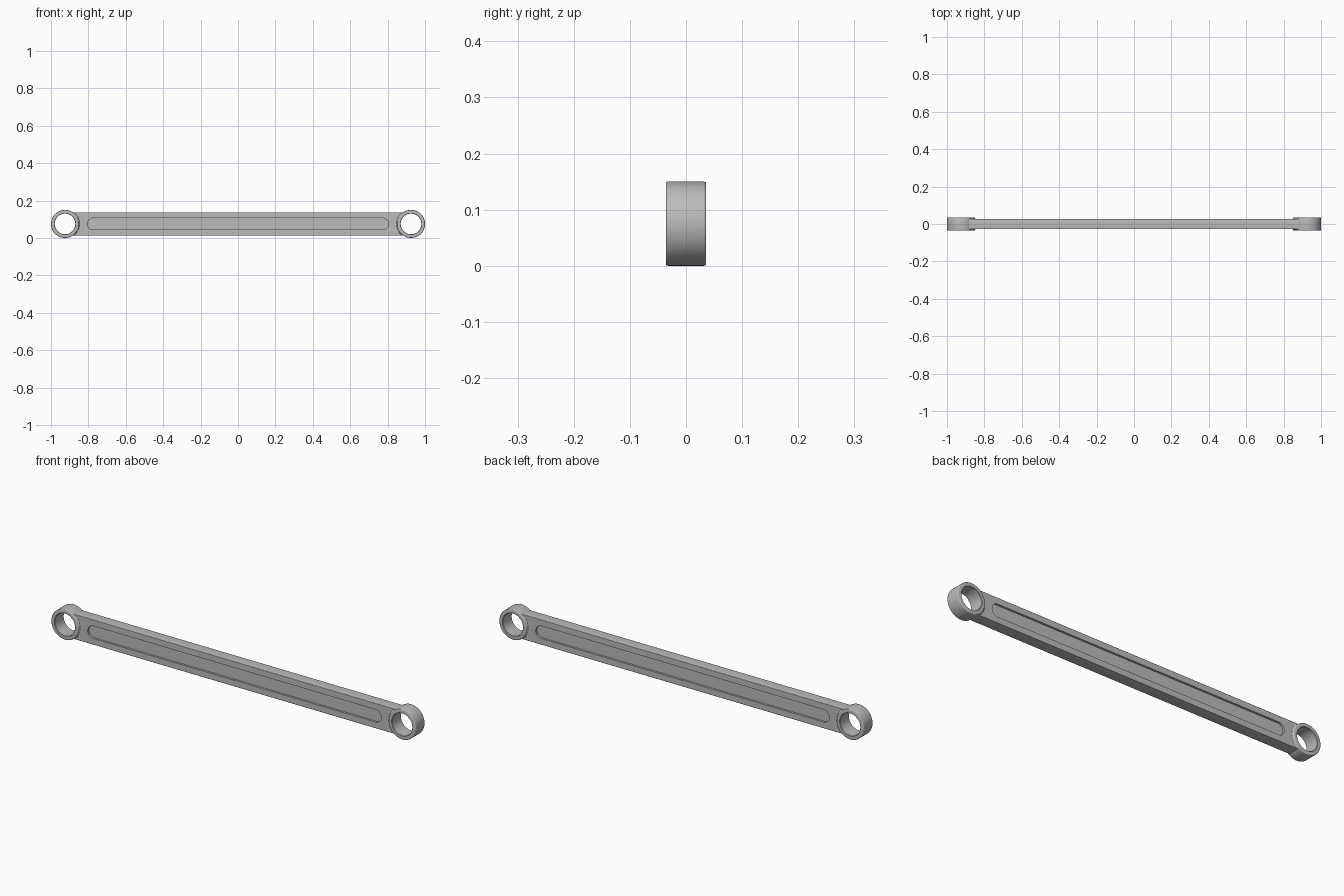
import bpy, bmesh, math

if "Cube" in bpy.data.objects:
    bpy.data.objects.remove(bpy.data.objects["Cube"], do_unlink=True)

MID_Z = 0.075      # height of the link axis
EYE_X = 0.925      # distance of the eye centres
EYE_R, HOLE_R, EYE_Y = 0.075, 0.055, 0.036
BAR_H, BAR_Y = 0.062, 0.028
SLOT_X, SLOT_R, SLOT_DEPTH = 0.805, 0.031, 0.01

steel = bpy.data.materials.new("grey_steel")
steel.use_nodes = True
grey = (0.5, 0.5, 0.5, 1)
steel.diffuse_color = grey
steel.node_tree.nodes["Principled BSDF"].inputs["Base Color"].default_value = grey


def finish(bm, name):
    bmesh.ops.recalc_face_normals(bm, faces=bm.faces)
    mesh = bpy.data.meshes.new(name)
    bm.to_mesh(mesh)
    bm.free()
    mesh.materials.append(steel)
    obj = bpy.data.objects.new(name, mesh)
    bpy.context.collection.objects.link(obj)
    return obj


def arc(cx, r, start, end, steps):
    return [(cx + r * math.cos(a), MID_Z + r * math.sin(a))
            for a in (start + (end - start) * i / steps for i in range(steps + 1))]


def extrude(outline, y0, y1, name, bevel=0):
    """Solid made from an x-z outline, stretched along y."""
    bm = bmesh.new()
    face = bm.faces.new([bm.verts.new((x, y0, z)) for x, z in outline])
    out = bmesh.ops.extrude_face_region(bm, geom=[face])
    moved = [g for g in out["geom"] if isinstance(g, bmesh.types.BMVert)]
    bmesh.ops.translate(bm, verts=moved, vec=(0, y1 - y0, 0))
    if bevel:
        rim = [e for e in bm.edges if e.calc_length() > 1 and
               abs(e.verts[0].co.y - e.verts[1].co.y) < 1e-6]
        bmesh.ops.bevel(bm, geom=rim, offset=bevel, segments=3,
                        profile=0.5, affect='EDGES')
    return finish(bm, name)


def lathe(profile, cx, name, steps=96):
    """Closed (radius, y) profile turned around the y axis."""
    bm = bmesh.new()
    rings = []
    for i in range(steps):
        a = math.tau * i / steps
        rings.append([bm.verts.new((cx + r * math.cos(a), y, MID_Z + r * math.sin(a)))
                      for r, y in profile])
    n = len(profile)
    for i in range(steps):
        p, q = rings[i], rings[(i + 1) % steps]
        for j in range(n):
            k = (j + 1) % n
            bm.faces.new((p[j], p[k], q[k], q[j]))
    return finish(bm, name)


# Bar with concave ends that sit inside the eye walls
end_r = 0.066
t = math.asin(BAR_H / end_r)
outline = arc(-EYE_X, end_r, -t, t, 20) + arc(EYE_X, end_r, math.pi - t, math.pi + t, 20)
bar = extrude(outline, -BAR_Y, BAR_Y, "bar", 0.002)

# Long rounded recess on both broad faces
h = math.pi / 2
slot_end = SLOT_X - SLOT_R
slot = arc(slot_end, SLOT_R, -h, h, 24) + arc(-slot_end, SLOT_R, h, 3 * h, 24)
for side in (-1, 1):
    cutter = extrude(slot, side * (BAR_Y - SLOT_DEPTH), side * (BAR_Y + 0.05), "recess_cutter")
    cutter.hide_render = True
    mod = bar.modifiers.new("recess", 'BOOLEAN')
    mod.operation, mod.solver, mod.object = 'DIFFERENCE', 'EXACT', cutter
    bpy.context.view_layer.objects.active = bar
    bpy.ops.object.modifier_apply(modifier=mod.name)
    bpy.data.objects.remove(cutter, do_unlink=True)

# Eyes at both ends, with rounded rims
parts = [bar]
c = 0.004
rim = [(EYE_R - c + c * math.sin(a), EYE_Y - c + c * math.cos(a))
       for a in (h * i / 4 for i in range(5))]
half = [(HOLE_R, EYE_Y - 0.002), (HOLE_R + 0.002, EYE_Y)] + rim
profile = half + [(r, -y) for r, y in reversed(half)]
for side, name in ((1, "left"), (-1, "right")):
    parts.append(lathe(profile, side * EYE_X, name + "_eye"))

    # Small fillets where the eye meets the bar
    bm = bmesh.new()
    for face_side in (-1, 1):
        rows = []
        for i in range(25):
            a = (i / 24 - 0.5) * 1.7
            rows.append([bm.verts.new((side * (EYE_X - r * math.cos(a)),
                                       face_side * y, MID_Z + r * math.sin(a)))
                         for r, y in ((0.072, 0.032), (EYE_R, 0.032), (0.0765, 0.0295),
                                      (0.079, BAR_Y), (0.072, BAR_Y - 0.002))])
        for p, q in zip(rows, rows[1:]):
            for j in range(5):
                k = (j + 1) % 5
                bm.faces.new((p[j], p[k], q[k], q[j]))
        bm.faces.new(rows[0])
        bm.faces.new(rows[-1])
    parts.append(finish(bm, name + "_eye_fillet"))

# Smooth shading with crisp edges
bpy.ops.object.select_all(action='DESELECT')
for obj in parts:
    obj.select_set(True)
bpy.context.view_layer.objects.active = bar
bpy.ops.object.shade_smooth_by_angle(angle=math.radians(35))
